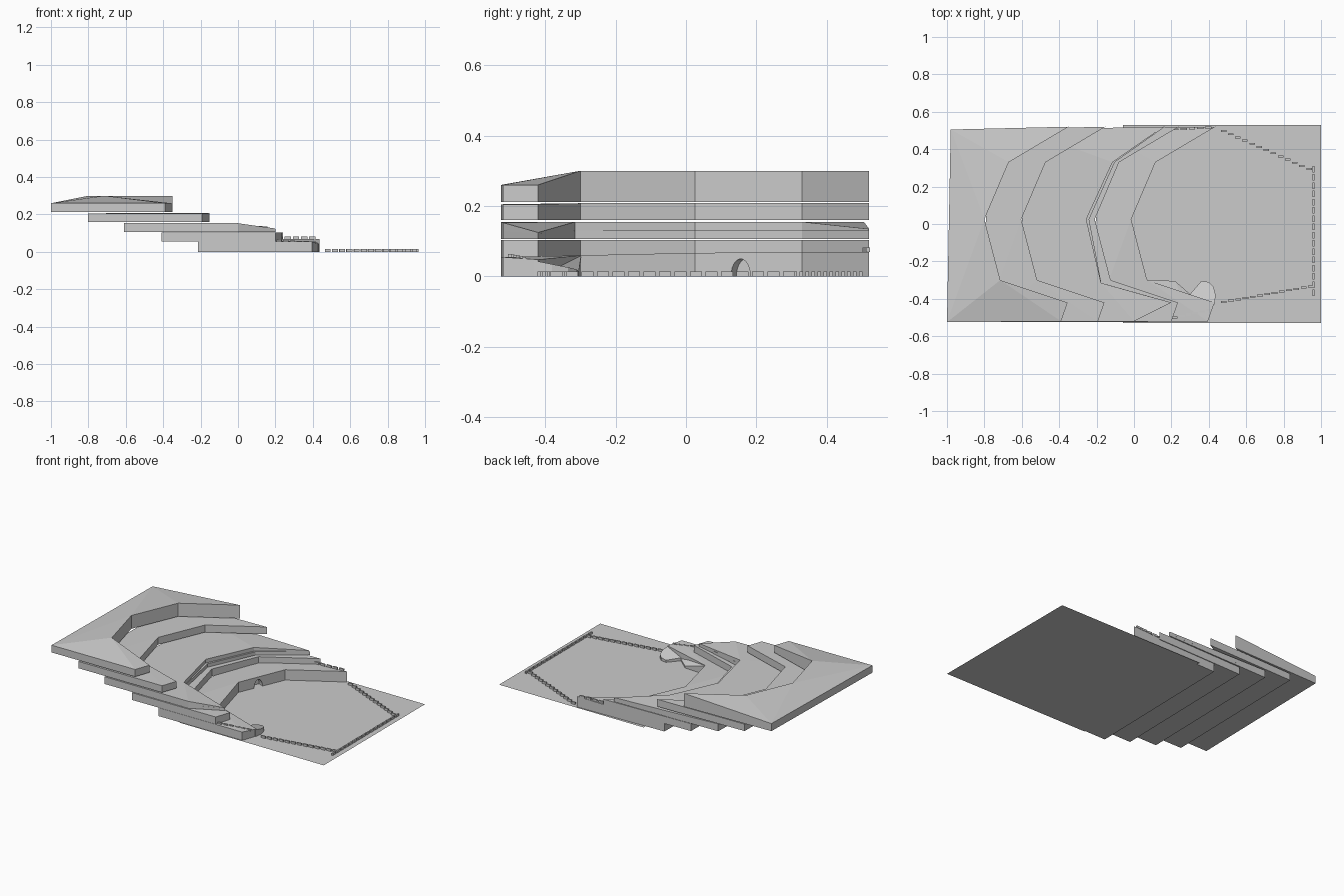
import bpy, bmesh, math
from mathutils import Vector

if "Cube" in bpy.data.objects:
    bpy.data.objects.remove(bpy.data.objects["Cube"])


def mesh_obj(name, verts, faces):
    me = bpy.data.meshes.new(name)
    me.from_pydata(verts, [], faces)
    bm = bmesh.new()
    bm.from_mesh(me)
    bmesh.ops.recalc_face_normals(bm, faces=bm.faces)
    bm.to_mesh(me)
    bm.free()
    ob = bpy.data.objects.new(name, me)
    bpy.context.collection.objects.link(ob)
    return ob


def slab(name, pts, z0, tops, top_faces=None):
    n = len(pts)
    verts = [(x, y, z0) for x, y in pts] + [(x, y, z) for (x, y), z in zip(pts, tops)]
    faces = [(i, (i + 1) % n, n + (i + 1) % n, n + i) for i in range(n)]
    for f in top_faces or [tuple(range(n))]:
        faces.append(tuple(reversed(f)))
        faces.append(tuple(n + i for i in f))
    return mesh_obj(name, verts, faces)


# Shared horseshoe outline of the cliff terraces
outline = [(-1, -.525), (-.39, -.52), (-.355, -.42), (-.715, -.30),
           (-.80, .025), (-.67, .33), (-.35, .52), (-.98, .505)]
tris = [(0, 1, 3), (1, 2, 3), (0, 3, 4), (0, 4, 7), (4, 5, 7), (5, 6, 7)]


def shifted(dx):
    return [(x + dx, y) for x, y in outline]


# Terraces, bottom to top
lower = slab("terrace_1", shifted(.785), 0,
             [.055, .055, .048, .06, .067, .069, .07, .055], tris)
slab("terrace_2", shifted(.59), .055, [.103] * 8, tris)
ledge = [(-.61, -.525), (0, -.52), (.2, -.42), (-.175, -.315),
         (-.24, .025), (-.103, .33), (.165, .52), (-.59, .505)]
slab("terrace_3_base", ledge, .107, [.13, .13, .122, .13, .13, .13, .13, .13], tris)
cap = [(-.61, -.525), (0, -.52), (.198, -.42), (-.176, -.315),
       (-.255, .025), (-.115, .33), (.158, .52), (-.59, .505)]
slab("terrace_3_cap", cap, .12, [.155, .153, .125, .155, .155, .155, .135, .155], tris)
slab("terrace_4", shifted(.197), .16, [.205, .205, .205, .208, .208, .208, .208, .205], tris)
slab("terrace_5", outline, .212, [.26, .26, .26, .30, .30, .30, .30, .262], tris)

# Cave mouth cut into the lowest cliff face
bpy.ops.mesh.primitive_cylinder_add(vertices=24, radius=1, depth=.08, location=(.041, .155, 0))
cutter = bpy.context.object
cutter.name = "cave_cutter"
cutter.scale = (.05, .030, 1)
ang = math.atan2(-.13, .305)
cutter.rotation_euler = (0, math.pi / 2, ang)
cutter.hide_render = True
cutter.hide_set(True)
mod = lower.modifiers.new("cave", "BOOLEAN")
mod.object = cutter
mod.operation = "DIFFERENCE"
mod.solver = "EXACT"

# Ground sheet
mesh_obj("ground", [(-.06, -.53, 0), (1, -.53, 0), (1, .53, 0), (-.06, .53, 0)], [(0, 1, 2, 3)])

# Curved ramp and bank leading down from the front terrace
slab("ramp", [(.26, -.41), (.43, -.43), (.437, -.38), (.425, -.335),
              (.40, -.31), (.36, -.305), (.30, -.375)], 0,
     [.045, .045, .035, .026, .02, .014, .02])
slab("bank", [(.07, -.298), (.26, -.41), (.30, -.375), (.22, -.305)], 0,
     [.057, .048, .012, .012], [(0, 1, 3), (1, 2, 3)])


# Rows of low wall stones
def stone_row(name, a, b, count, h, along_y=False):
    a, b = Vector(a), Vector(b)
    bm = bmesh.new()
    step = (b - a) / count
    for i in range(count):
        c = a + step * (i + .5)
        ret = bmesh.ops.create_cube(bm, size=1)
        long, thin = max(abs(step.x), abs(step.y)) * .78, .01
        size = (thin, long, h) if along_y else (long, thin, h)
        bmesh.ops.scale(bm, vec=size, verts=ret["verts"])
        bmesh.ops.translate(bm, vec=c + Vector((0, 0, h / 2)), verts=ret["verts"])
    me = bpy.data.meshes.new(name)
    bm.to_mesh(me)
    bm.free()
    bpy.context.collection.objects.link(bpy.data.objects.new(name, me))


stone_row("wall_back", (.46, .505, 0), (.955, .285, 0), 13, .014)
stone_row("wall_front", (.46, -.42, 0), (.965, -.33, 0), 13, .014)
stone_row("wall_end", (.96, -.39, 0), (.96, .315, 0), 16, .014, True)
stone_row("wall_terrace_back", (.20, .505, .069), (.42, .518, .07), 5, .013)
stone_row("wall_terrace_front", (.20, -.505, .053), (.42, -.455, .043), 6, .012)
